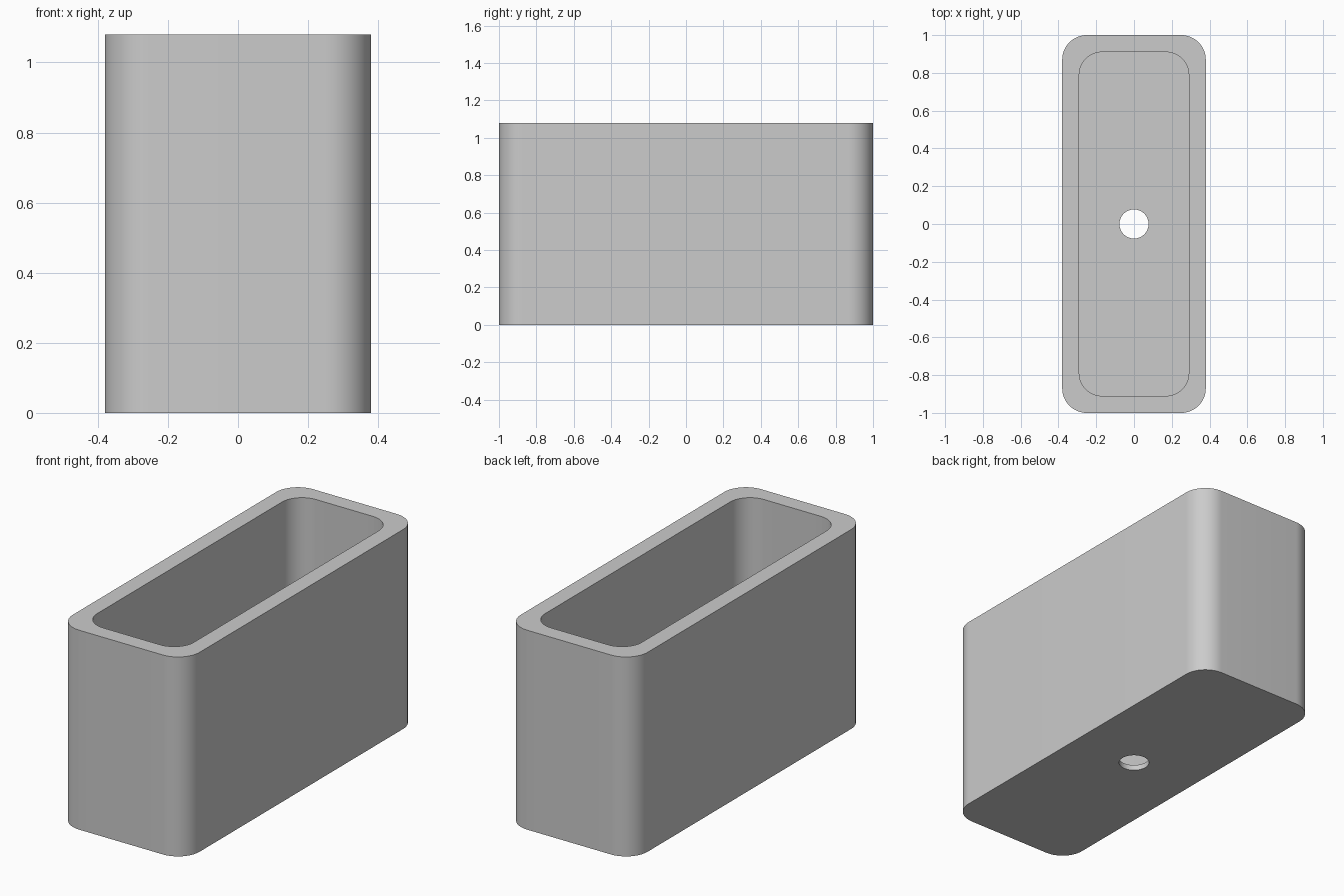
import bpy
import bmesh
from math import cos, sin, pi, radians

cube = bpy.data.objects.get("Cube")
if cube:
    bpy.data.objects.remove(cube, do_unlink=True)

HALF_X, HALF_Y, HEIGHT = 0.38, 1.0, 1.08
WALL, FLOOR = 0.09, 0.03
CORNER_RADIUS, HOLE_RADIUS = 0.13, 0.077
STEPS = 16  # segments per rounded corner


def rounded_loop(bm, half_x, half_y, radius, z):
    """Closed loop of vertices; a circle when both halves equal the radius."""
    verts = []
    for quarter, (sx, sy) in enumerate([(1, 1), (-1, 1), (-1, -1), (1, -1)]):
        for i in range(STEPS + 1):
            # A circle spreads its points evenly so that none coincide
            t = (i + 0.5) / (STEPS + 1) if half_x == radius else i / STEPS
            a = (quarter + t) * pi / 2
            verts.append(bm.verts.new((sx * (half_x - radius) + radius * cos(a),
                                       sy * (half_y - radius) + radius * sin(a), z)))
    return verts


# Planter shell: closed strip through hole, underside, outside, rim, inside, floor
bm = bmesh.new()
outer = (HALF_X, HALF_Y, CORNER_RADIUS)
inner = (HALF_X - WALL, HALF_Y - WALL, CORNER_RADIUS - 0.01)
hole = (HOLE_RADIUS,) * 3
sections = [(hole, 0), (outer, 0), (outer, HEIGHT),
            (inner, HEIGHT), (inner, FLOOR), (hole, FLOOR)]
loops = [rounded_loop(bm, *shape, z) for shape, z in sections]
for k, loop in enumerate(loops):
    following = loops[(k + 1) % len(loops)]
    for i in range(len(loop)):
        j = (i + 1) % len(loop)
        bm.faces.new((loop[i], loop[j], following[j], following[i]))
bmesh.ops.recalc_face_normals(bm, faces=bm.faces)

mesh = bpy.data.meshes.new("planter_box")
bm.to_mesh(mesh)
bm.free()
planter = bpy.data.objects.new("planter_box", mesh)
bpy.context.collection.objects.link(planter)

# Plain grey finish
grey = bpy.data.materials.new("plain_grey")
grey.use_nodes = True
colour = (0.6, 0.6, 0.6, 1)
grey.diffuse_color = colour
grey.node_tree.nodes["Principled BSDF"].inputs["Base Color"].default_value = colour
mesh.materials.append(grey)

# Smooth rounded corners, crisp rims
bpy.ops.object.select_all(action='DESELECT')
planter.select_set(True)
bpy.context.view_layer.objects.active = planter
bpy.ops.object.shade_smooth_by_angle(angle=radians(30))
